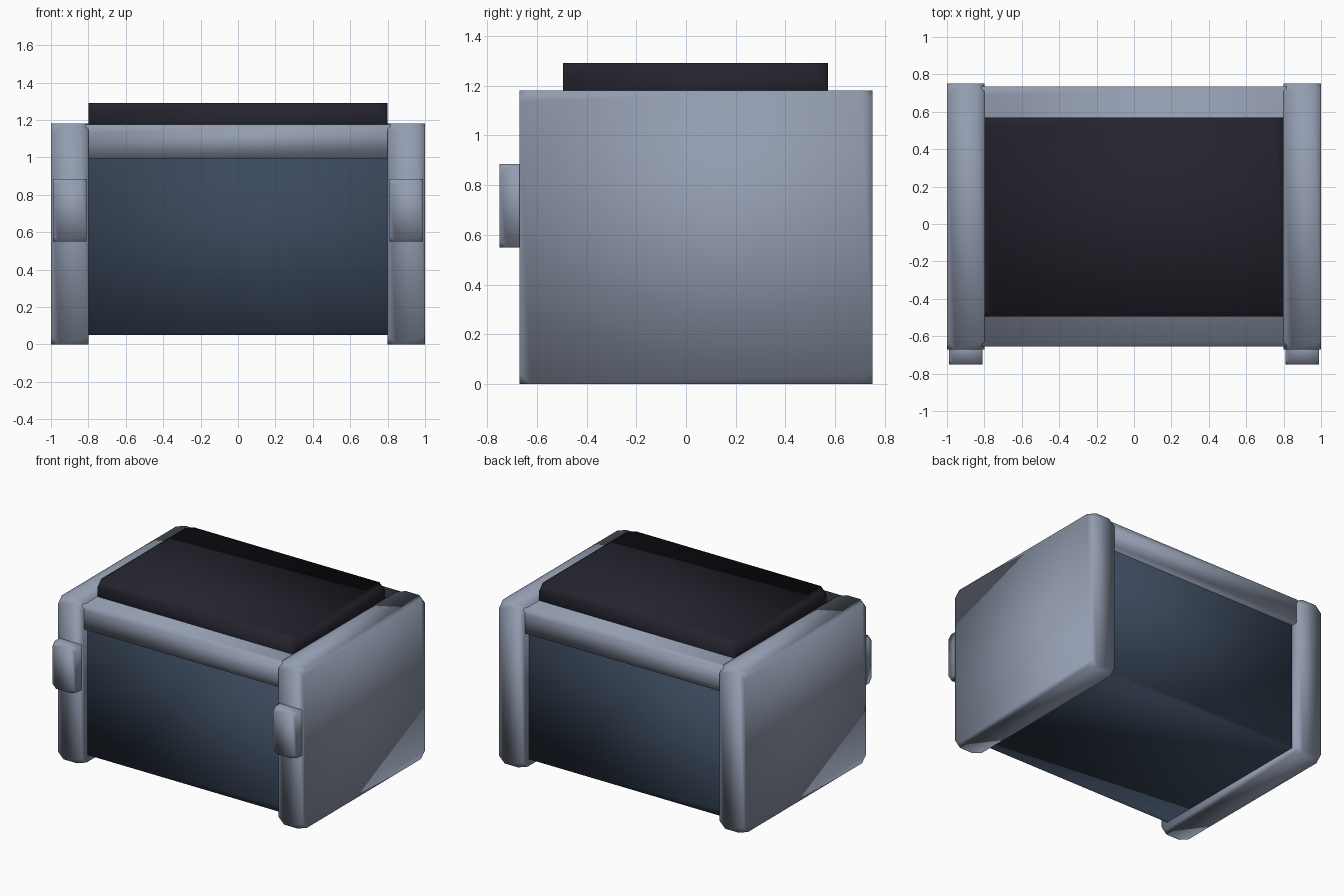
import bpy
import bmesh
from mathutils import Vector

cube = bpy.data.objects.get("Cube")
if cube:
    bpy.data.objects.remove(cube, do_unlink=True)


def make_material(name, color):
    mat = bpy.data.materials.new(name)
    mat.use_nodes = True
    mat.diffuse_color = (*color, 1)
    mat.node_tree.nodes["Principled BSDF"].inputs["Base Color"].default_value = (*color, 1)
    return mat


steel = make_material("blue grey", (0.29, 0.335, 0.435))
slate = make_material("dark slate blue", (0.042, 0.065, 0.105))
black = make_material("near black", (0.018, 0.017, 0.027))


def soft_box(name, low, high, mat, cut):
    """Smooth-shaded box between two corners, with its corner points cut off."""
    low, high = Vector(low), Vector(high)
    bm = bmesh.new()
    bmesh.ops.create_cube(bm, size=1)
    bmesh.ops.scale(bm, vec=high - low, verts=bm.verts)
    bmesh.ops.bevel(bm, geom=bm.verts[:], offset=cut, segments=1,
                    affect='VERTICES', profile=0.5)
    bmesh.ops.recalc_face_normals(bm, faces=bm.faces)
    for face in bm.faces:
        face.smooth = True
    mesh = bpy.data.meshes.new(name)
    bm.to_mesh(mesh)
    bm.free()
    mesh.materials.append(mat)
    obj = bpy.data.objects.new(name, mesh)
    obj.location = (low + high) / 2
    bpy.context.collection.objects.link(obj)
    return obj


# Side panels with a raised block on the front of each
for side, s in (("left", 1), ("right", -1)):
    def span(a, b):
        return sorted((s * a, s * b))
    x0, x1 = span(0.8, 1)
    soft_box(side + "_panel", (x0, -0.67, 0), (x1, 0.75, 1.18), steel, 0.045)
    x0, x1 = span(0.81, 0.99)
    soft_box(side + "_front_block", (x0, -0.75, 0.55), (x1, -0.61, 0.885), steel, 0.03)

# Main body, the slab forming the upper rails, and the lid
soft_box("body", (-0.85, -0.61, 0.05), (0.85, 0.69, 1.05), slate, 0.045)
soft_box("top_rail_slab", (-0.85, -0.655, 0.995), (0.85, 0.735, 1.175), steel, 0.045)
soft_box("lid", (-0.8, -0.495, 1.1), (0.8, 0.57, 1.29), black, 0.045)
